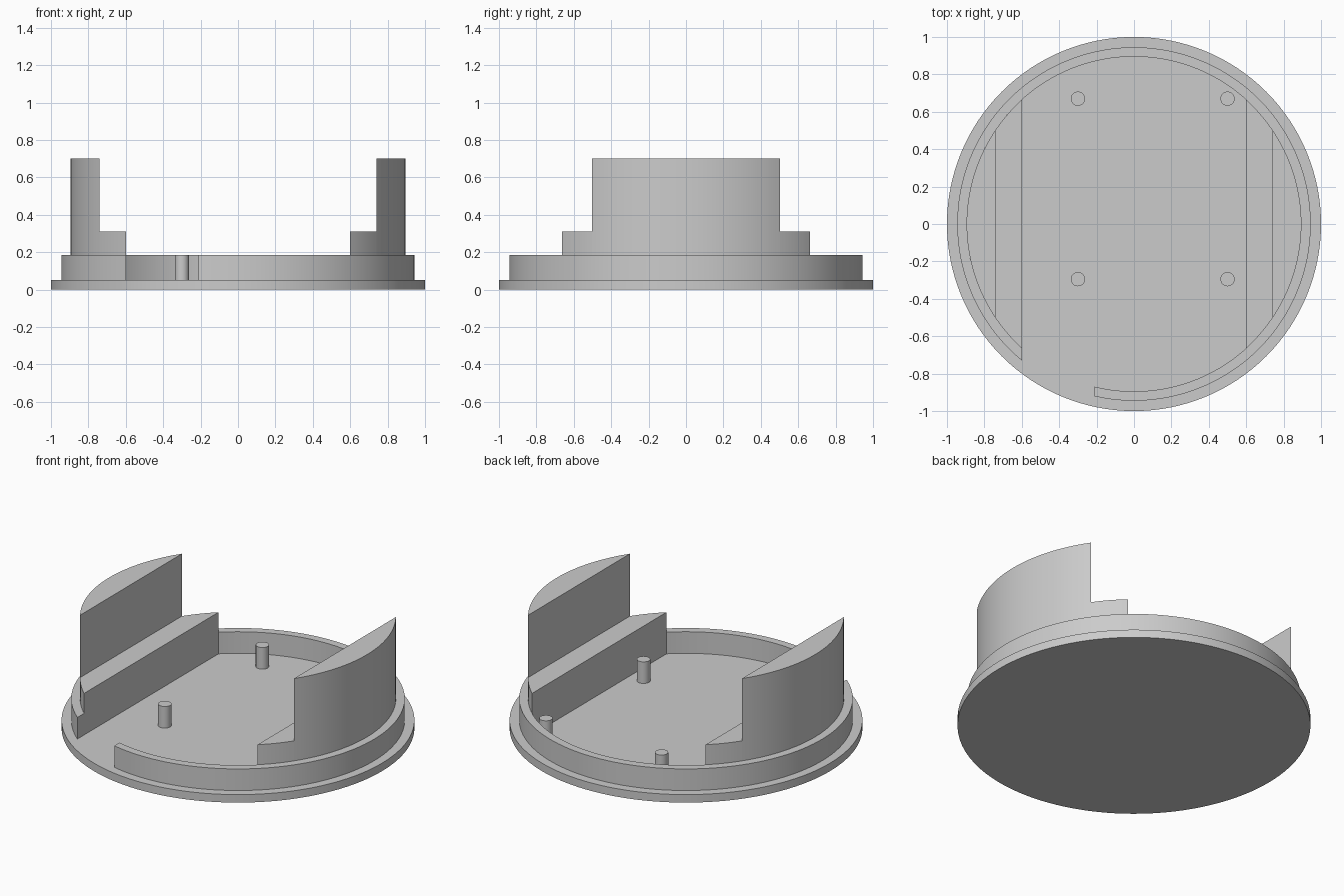
import bpy, bmesh
from math import acos, cos, sin, pi, radians

old = bpy.data.objects.get("Cube")
if old:
    bpy.data.objects.remove(old, do_unlink=True)

grey = bpy.data.materials.new("plain grey")
grey.use_nodes = True
grey.diffuse_color = (0.6, 0.6, 0.6, 1)
grey.node_tree.nodes["Principled BSDF"].inputs["Base Color"].default_value = (0.6, 0.6, 0.6, 1)

PLATE_TOP, RIM_TOP, STEP_TOP, WALL_TOP = 0.05, 0.185, 0.31, 0.70
R_IN, R_OUT = 0.895, 0.945
STEP_X, WALL_X = 0.60, 0.74
GAP_X = -0.21


def arc(radius, start, end, count, centre=(0, 0)):
    """Evenly spaced points from one angle to another."""
    angles = [start + (end - start) * i / count for i in range(count + 1)]
    return [(centre[0] + radius * cos(a), centre[1] + radius * sin(a)) for a in angles]


def finish(name, bm):
    bmesh.ops.recalc_face_normals(bm, faces=bm.faces)
    mesh = bpy.data.meshes.new(name)
    bm.to_mesh(mesh)
    bm.free()
    mesh.materials.append(grey)
    obj = bpy.data.objects.new(name, mesh)
    bpy.context.collection.objects.link(obj)
    bpy.ops.object.select_all(action='DESELECT')
    obj.select_set(True)
    bpy.context.view_layer.objects.active = obj
    bpy.ops.object.shade_smooth_by_angle(angle=radians(30))
    return obj


def prism(name, outline, bottom, top):
    """Extrude a flat outline straight up."""
    bm = bmesh.new()
    face = bm.faces.new([bm.verts.new((x, y, bottom)) for x, y in outline])
    grown = bmesh.ops.extrude_face_region(bm, geom=[face], use_keep_orig=True)["geom"]
    for v in grown:
        if isinstance(v, bmesh.types.BMVert):
            v.co.z = top
    return finish(name, bm)


# Round base plate
prism("base_plate", arc(1, 0, 2 * pi, 128)[:-1], 0, PLATE_TOP)

# Rim, open at the front between the right block and the gap edge
def rim_angles(radius):
    return -acos(GAP_X / radius), 2 * pi - acos(-STEP_X / radius)

inner = arc(R_IN, *rim_angles(R_IN), 120)
outer = arc(R_OUT, *rim_angles(R_OUT), 120)
bm = bmesh.new()
rings = [[bm.verts.new((x, y, z)) for x, y in pts]
         for pts, z in ((inner, PLATE_TOP), (outer, PLATE_TOP), (outer, RIM_TOP), (inner, RIM_TOP))]
for a, b in zip(rings, rings[1:] + rings[:1]):
    for i in range(len(a) - 1):
        bm.faces.new((a[i], a[i + 1], b[i + 1], b[i]))
for end in (0, -1):
    bm.faces.new([r[end] for r in rings])
finish("rim", bm)

# Side blocks: a tall outer wall and a lower inner step
wall_a, step_a = acos(WALL_X / R_IN), acos(STEP_X / R_IN)
wall = arc(R_IN, -wall_a, wall_a, 32)
step = arc(R_IN, wall_a, step_a, 8) + arc(R_IN, -step_a, -wall_a, 8)
for side, s in (("left", 1), ("right", -1)):
    prism(side + "_wall", [(s * x, y) for x, y in wall], PLATE_TOP, WALL_TOP)
    prism(side + "_step", [(s * x, y) for x, y in step], PLATE_TOP, STEP_TOP)

# Four locating pegs
for end, y in (("front", -0.295), ("back", 0.67)):
    for side, x in (("right", -0.3), ("left", 0.5)):
        prism(f"{end}_{side}_peg", arc(0.038, 0, 2 * pi, 32, (x, y))[:-1], PLATE_TOP, RIM_TOP)
